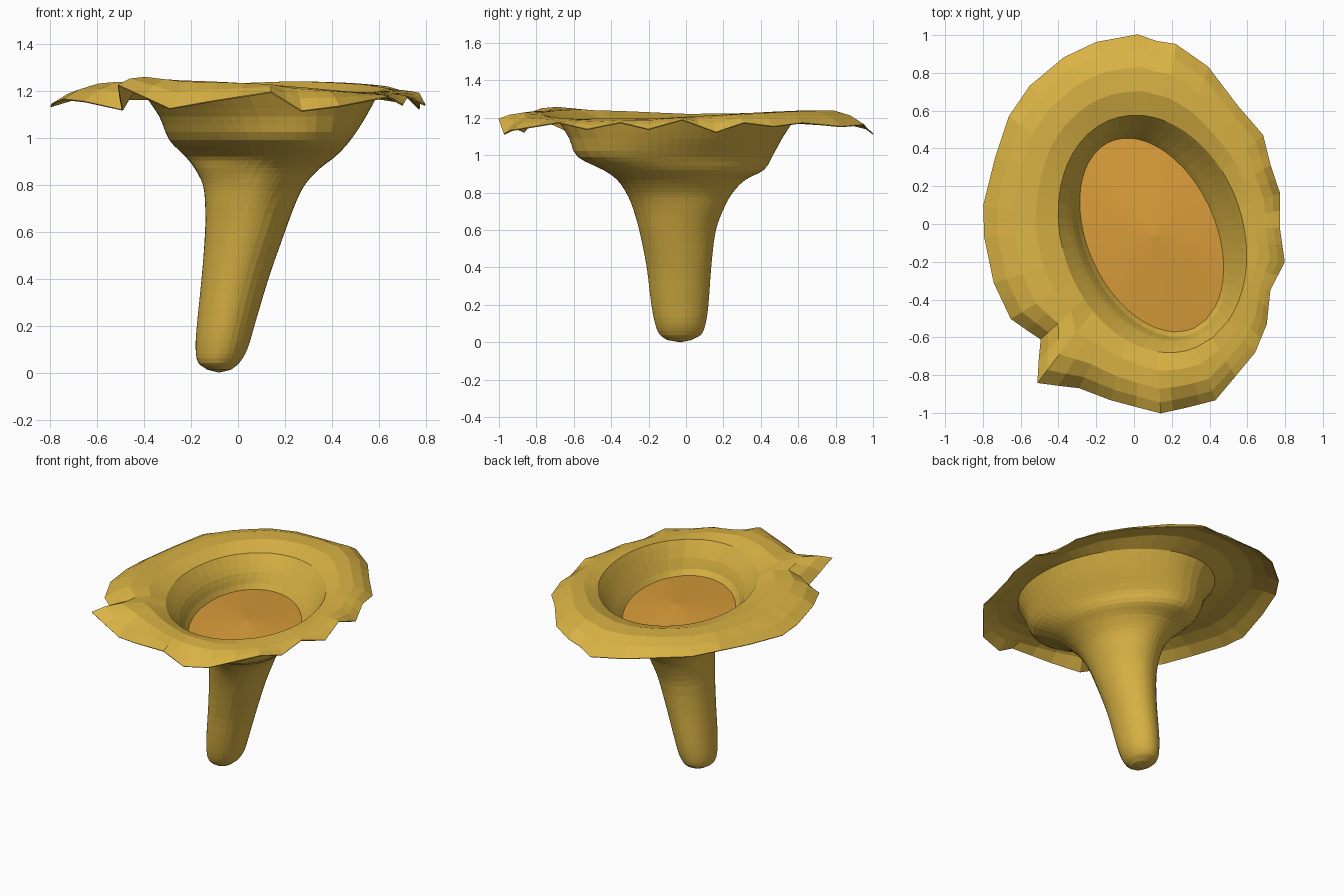
import bpy, bmesh, math

if "Cube" in bpy.data.objects:
    bpy.data.objects.remove(bpy.data.objects["Cube"])


def material(name, col):
    m = bpy.data.materials.new(name)
    m.diffuse_color = (*col, 1)
    m.use_nodes = True
    m.node_tree.nodes["Principled BSDF"].inputs["Base Color"].default_value = m.diffuse_color
    return m


yellow = material("golden yellow", (0.70, 0.45, 0.058))
orange = material("warm orange", (0.70, 0.335, 0.042))

# Slanted oval cross-sections: z, x min, x max, y min, y max, shear
RINGS = [
    (0.012, -0.13, -0.03, -0.10, 0.03, 0),
    (0.04, -0.168, 0.005, -0.14, 0.08, 0),
    (0.10, -0.18, 0.04, -0.165, 0.105, 0),
    (0.20, -0.175, 0.07, -0.185, 0.12, 0),
    (0.40, -0.155, 0.13, -0.21, 0.135, 0),
    (0.60, -0.14, 0.20, -0.25, 0.16, -0.01),
    (0.72, -0.14, 0.245, -0.285, 0.205, -0.02),
    (0.80, -0.15, 0.285, -0.32, 0.25, -0.04),
    (0.87, -0.185, 0.35, -0.37, 0.32, -0.07),
    (0.92, -0.225, 0.415, -0.44, 0.415, -0.11),
    (0.99, -0.293, 0.48, -0.578, 0.46, -0.13),
    (1.09, -0.335, 0.545, -0.625, 0.515, -0.11),
    (1.19, -0.405, 0.60, -0.685, 0.58, -0.09),
]

# Ragged brim edge, counter-clockwise from the right: x, y, z
EDGE = [
    (0.77, -0.02, 1.185), (0.77, 0.16, 1.12), (0.72, 0.31, 1.17), (0.68, 0.47, 1.15),
    (0.55, 0.62, 1.17), (0.39, 0.83, 1.15), (0.22, 0.95, 1.16), (0.12, 0.965, 1.14),
    (0.02, 1.0, 1.11), (-0.20, 0.96, 1.14), (-0.37, 0.88, 1.16), (-0.55, 0.73, 1.16),
    (-0.66, 0.57, 1.17), (-0.73, 0.36, 1.15), (-0.795, 0.10, 1.13), (-0.79, -0.07, 1.14),
    (-0.74, -0.31, 1.16), (-0.65, -0.50, 1.15), (-0.49, -0.61, 1.115), (-0.51, -0.84, 1.22),
    (-0.29, -0.865, 1.12), (-0.12, -0.93, 1.15), (0.14, -1.0, 1.19), (0.27, -0.97, 1.11),
    (0.43, -0.93, 1.13), (0.64, -0.68, 1.17), (0.70, -0.53, 1.135), (0.72, -0.35, 1.17),
    (0.795, -0.20, 1.135),
]

# Add a midpoint to every brim span
edge = []
for i, p in enumerate(EDGE):
    q = EDGE[(i + 1) % len(EDGE)]
    edge += [p, tuple((a + b) / 2 for a, b in zip(p, q))]


def smooth_rings(rings, steps=3):
    """Pass a smooth curve through the cross-sections."""
    out = []
    for i in range(len(rings) - 1):
        p0, p1 = rings[max(i - 1, 0)], rings[i]
        p2, p3 = rings[i + 1], rings[min(i + 2, len(rings) - 1)]
        d = [y[0] - x[0] for x, y in ((p0, p2), (p1, p3))]
        gap = p2[0] - p1[0]
        for s in range(steps):
            t = s / steps
            h1, h2 = t ** 3 - 2 * t * t + t, t ** 3 - t * t
            e = 3 * t * t - 2 * t ** 3
            ring = [b + (c - b) * e + h1 * (c - a) / d[0] * gap + h2 * (f - b) / d[1] * gap
                    for a, b, c, f in zip(p0, p1, p2, p3)]
            out.append(tuple(ring))
    return out + [rings[-1]]


def oval_terms(r):
    z, x0, x1, y0, y1, k = r
    hx = (x1 - x0) / 2
    return (x0 + x1) / 2, (y0 + y1) / 2, math.sqrt(hx * hx - k * k), (y1 - y0) / 2, k, z


def oval(r, angles, shrink=1):
    cx, cy, w, h, k, z = oval_terms(r)
    return [(cx + shrink * (k * math.sin(t) + w * math.cos(t)),
             cy + shrink * h * math.sin(t), z) for t in angles]


# Angle of each brim point around the mouth of the funnel
cx, cy, w, h, k, _ = oval_terms(RINGS[-1])
angles = []
for x, y, _z in edge:
    s = (y - cy) / h
    angles.append(math.atan2(s, (x - cx - k * s) / w))


def loft(name, rings, mat, start=None, end=None):
    bm = bmesh.new()
    vs = [[bm.verts.new(p) for p in ring] for ring in rings]
    n = len(vs[0])
    for a, b in zip(vs, vs[1:]):
        for i in range(n):
            j = (i + 1) % n
            bm.faces.new((a[i], a[j], b[j], b[i]))
    for tip, ring, flip in ((start, vs[0], True), (end, vs[-1], False)):
        if tip:
            c = bm.verts.new(tip)
            for i in range(n):
                f = (ring[i], ring[(i + 1) % n], c)
                bm.faces.new(f[::-1] if flip else f)
    me = bpy.data.meshes.new(name)
    bm.to_mesh(me)
    bm.free()
    me.materials.append(mat)
    ob = bpy.data.objects.new(name, me)
    bpy.context.collection.objects.link(ob)
    return ob


# Stalk and funnel flowing out into the ragged, drooping brim
rings = [oval(r, angles) for r in smooth_rings(RINGS)]
mouth = rings[-1]
for f, droop in ((0.3, 0.0), (0.6, 0.12), (0.82, 0.5), (1.0, 1.0)):
    ring = []
    for m, e in zip(mouth, edge):
        x = m[0] + (e[0] - m[0]) * f
        y = m[1] + (e[1] - m[1]) * f
        crest = (1.2 + 0.05 * y * y + 0.03 * max(0, -x) + 0.08 * max(0, x * y)
                 - 0.1 * max(0, x) * max(0, -y))
        ring.append((x, y, crest + (e[2] - crest) * droop))
    rings.append(ring)
body = loft("stalk_and_brim", rings, yellow, start=(-0.08, -0.03, 0.0))
thick = body.modifiers.new("thin wall", "SOLIDIFY")
thick.thickness = 0.006
thick.offset = -1

# Slightly domed orange floor inside the funnel
floor_ring = (0.992,) + RINGS[10][1:]
dome = [oval(floor_ring, angles, 0.998)]
loft("funnel_floor", dome, orange, end=(0.11, -0.06, 1.045))
